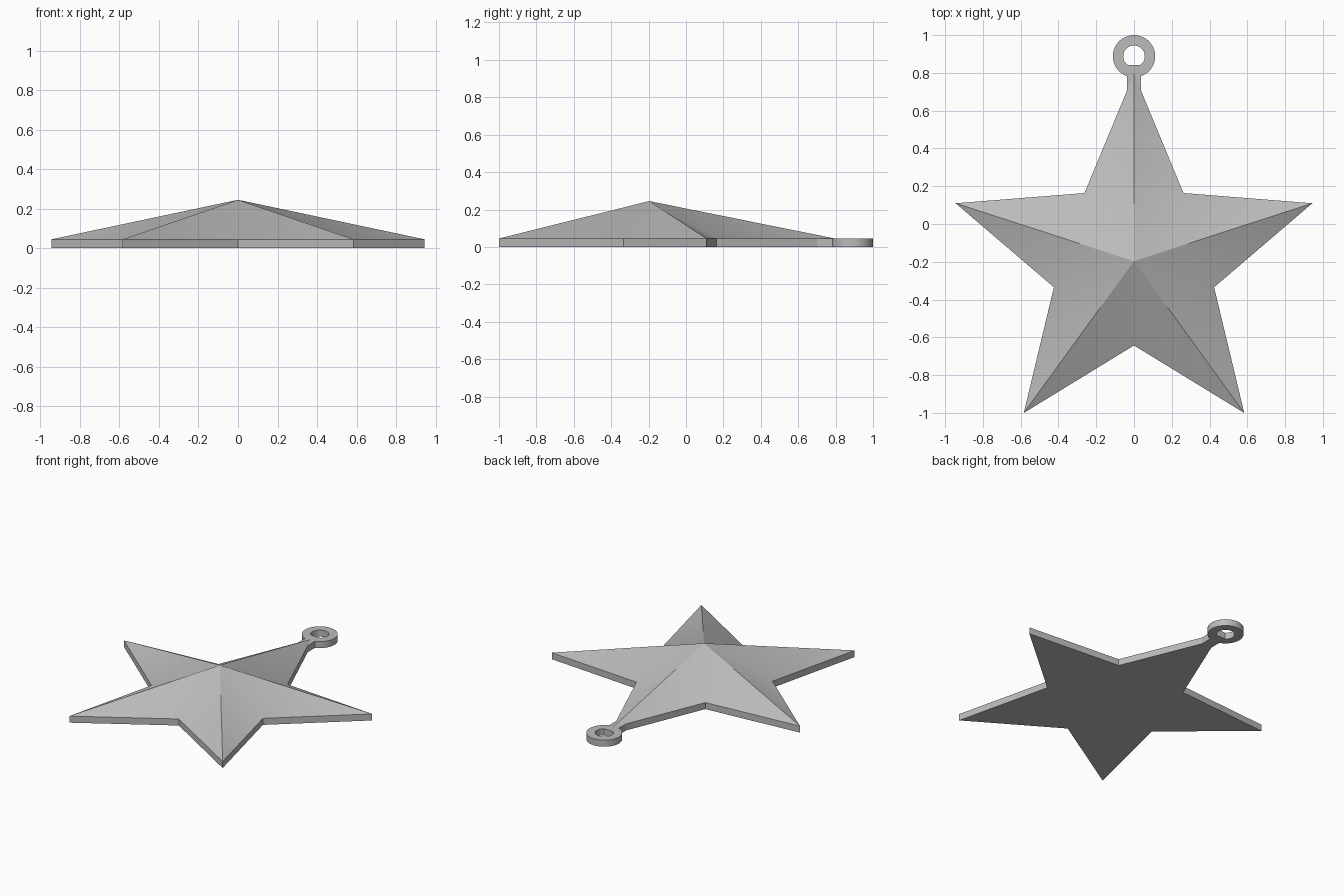
import bpy, bmesh
from math import sin, cos, pi, radians

if "Cube" in bpy.data.objects:
    bpy.data.objects.remove(bpy.data.objects["Cube"], do_unlink=True)

THICK = 0.045          # flat rim height
PEAK = 0.245           # apex height
CENTRE_Y = -0.197
TIP_R, NOTCH_R = 0.993, 0.446
RING_Y, RING_R, HOLE_R = 0.888, 0.112, 0.057

grey = bpy.data.materials.new("plain grey")
grey.use_nodes = True
colour = (0.5, 0.5, 0.5, 1)
grey.diffuse_color = colour
grey.node_tree.nodes["Principled BSDF"].inputs["Base Color"].default_value = colour


def finish(name, bm):
    """Turn a bmesh into a shaded object."""
    bmesh.ops.recalc_face_normals(bm, faces=bm.faces)
    mesh = bpy.data.meshes.new(name)
    bm.to_mesh(mesh)
    bm.free()
    mesh.materials.append(grey)
    obj = bpy.data.objects.new(name, mesh)
    bpy.context.collection.objects.link(obj)
    bpy.ops.object.select_all(action="DESELECT")
    obj.select_set(True)
    bpy.context.view_layer.objects.active = obj
    bpy.ops.object.shade_smooth_by_angle(angle=radians(32))
    return obj


def loop(bm, points, z):
    return [bm.verts.new((x, y, z)) for x, y in points]


def bridge(bm, a, b):
    n = len(a)
    for i in range(n):
        j = (i + 1) % n
        bm.faces.new((a[i], a[j], b[j], b[i]))


def circle(radius, y, n=48):
    return [(radius * cos(2 * pi * i / n), y + radius * sin(2 * pi * i / n))
            for i in range(n)]


# Five-pointed star: flat back, upright rim, ridged pyramid top
outline = []
for i in range(10):
    r = NOTCH_R if i % 2 else TIP_R
    a = pi / 2 + i * pi / 5
    outline.append((r * cos(a), CENTRE_Y + r * sin(a)))
bm = bmesh.new()
low, high = loop(bm, outline, 0), loop(bm, outline, THICK)
bm.faces.new(low)
bridge(bm, low, high)
apex = bm.verts.new((0, CENTRE_Y, PEAK))
for i in range(10):
    bm.faces.new((high[i], high[(i + 1) % 10], apex))
finish("star", bm)

# Neck joining the top point to the ring
bm = bmesh.new()
neck = [(-0.038, 0.65), (0.038, 0.65), (0.038, 0.843), (-0.038, 0.843)]
low, high = loop(bm, neck, 0), loop(bm, neck, THICK)
bridge(bm, low, high)
bm.faces.new(low)
bm.faces.new(high)
finish("neck", bm)

# Hanging ring
bm = bmesh.new()
outer, inner = circle(RING_R, RING_Y), circle(HOLE_R, RING_Y)
loops = [loop(bm, outer, 0), loop(bm, outer, THICK),
         loop(bm, inner, THICK), loop(bm, inner, 0)]
for i in range(4):
    bridge(bm, loops[i], loops[(i + 1) % 4])
finish("hanging_ring", bm)
